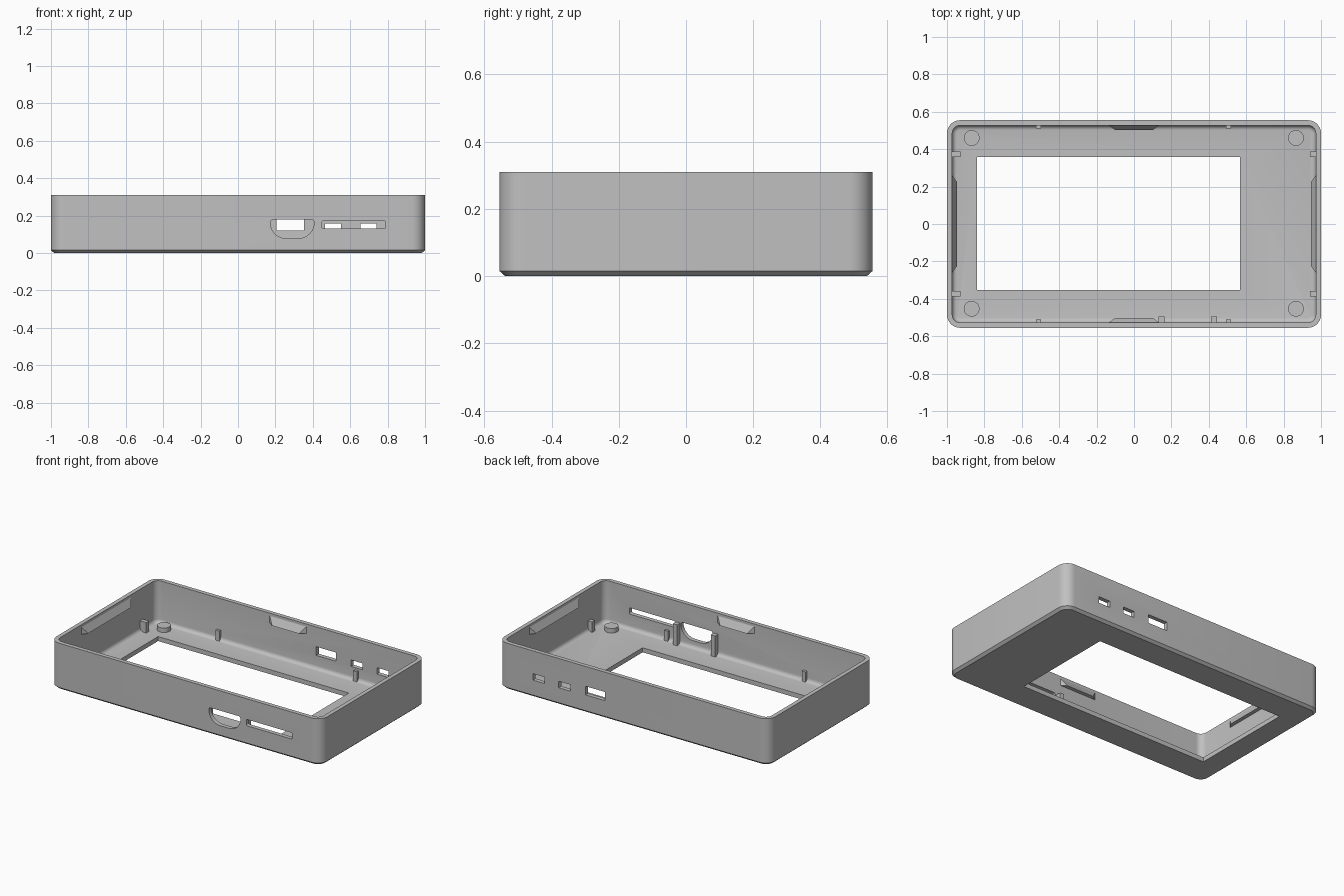
import bpy, bmesh, math
from mathutils import Matrix, Vector

cube = bpy.data.objects.get("Cube")
if cube:
    bpy.data.objects.remove(cube, do_unlink=True)

HX, HY, H = 1.0, 0.555, 0.31          # outer half sizes and height
WALL, FLOOR, RADIUS = 0.028, 0.03, 0.07

grey = bpy.data.materials.new("light grey plastic")
grey.use_nodes = True
grey.diffuse_color = (0.53, 0.53, 0.53, 1)
grey.node_tree.nodes["Principled BSDF"].inputs["Base Color"].default_value = grey.diffuse_color


def finish(name, bm):
    bmesh.ops.recalc_face_normals(bm, faces=bm.faces)
    mesh = bpy.data.meshes.new(name)
    bm.to_mesh(mesh)
    bm.free()
    mesh.materials.append(grey)
    obj = bpy.data.objects.new(name, mesh)
    bpy.context.collection.objects.link(obj)
    return obj


def smooth(obj):
    bpy.ops.object.select_all(action="DESELECT")
    obj.select_set(True)
    bpy.context.view_layer.objects.active = obj
    bpy.ops.object.shade_smooth_by_angle(angle=math.radians(32))


def box(name, x0, x1, y0, y1, z0, z1):
    bm = bmesh.new()
    size = Matrix.Diagonal((x1 - x0, y1 - y0, z1 - z0, 1))
    centre = Matrix.Translation(((x0 + x1) / 2, (y0 + y1) / 2, (z0 + z1) / 2))
    bmesh.ops.create_cube(bm, size=1, matrix=centre @ size)
    return finish(name, bm)


def rounded(x0, x1, z0, z1, radii, steps=8):
    """Rounded rectangle; radii run top right, top left, bottom left, bottom right."""
    pts = []
    for k, (sx, sz) in enumerate([(1, 1), (-1, 1), (-1, -1), (1, -1)]):
        r = radii[k]
        cx = x1 - r if sx > 0 else x0 + r
        cz = z1 - r if sz > 0 else z0 + r
        for i in range(steps + 1):
            a = math.pi / 2 * (k + i / steps)
            pts.append((cx + r * math.cos(a), cz + r * math.sin(a)))
    return pts


def prism(name, pts, y0, y1):
    bm = bmesh.new()
    rings = [[bm.verts.new((x, y, z)) for x, z in pts] for y in (y0, y1)]
    for i in range(len(pts)):
        j = (i + 1) % len(pts)
        bm.faces.new((rings[0][i], rings[0][j], rings[1][j], rings[1][i]))
    bm.faces.new(rings[0])
    bm.faces.new(rings[1])
    return finish(name, bm)


# Open tray: chamfered base, straight wall, rim, inner wall, filleted floor
def make_shell():
    profile = [(0.017, 0), (0, 0.015), (0, H), (WALL, H)]
    fillet = 0.025
    for i in range(6):
        a = math.pi / 2 * i / 5
        profile.append((WALL + fillet * (1 - math.cos(a)),
                        FLOOR + fillet * (1 - math.sin(a))))
    bm = bmesh.new()
    rings = []
    for inset, z in profile:
        x, y = HX - inset, HY - inset
        pts = rounded(-x, x, -y, y, [RADIUS - inset] * 4)
        rings.append([bm.verts.new((px, py, z)) for px, py in pts])
    n = len(rings[0])
    for a, b in zip(rings, rings[1:]):
        for i in range(n):
            j = (i + 1) % n
            bm.faces.new((a[i], a[j], b[j], b[i]))
    bm.faces.new(rings[0])
    bm.faces.new(rings[-1])
    return finish("case_shell", bm)


shell = make_shell()

# Screen window and the port openings
front = (-HY - 0.1, -HY + 0.1)
back = (HY - 0.1, HY + 0.1)
cutters = [
    box("window_cutter", -0.84, 0.567, -0.353, 0.358, -0.1, 0.1),
    prism("plug_cutter", rounded(0.173, 0.407, 0.078, 0.178, [0.015, 0.015, 0.085, 0.085]), *front),
    prism("slot_cutter", rounded(0.45, 0.787, 0.13, 0.172, [0.006] * 4, 3), *front),
    box("large_port_cutter", 0.207, 0.352, *back, 0.12, 0.178),
    box("middle_port_cutter", 0.465, 0.55, *back, 0.115, 0.158),
    box("small_port_cutter", 0.655, 0.74, *back, 0.115, 0.158),
]
bpy.context.view_layer.objects.active = shell
for cutter in cutters:
    cutter.hide_render = True
    mod = shell.modifiers.new("cut", "BOOLEAN")
    mod.operation = "DIFFERENCE"
    mod.solver = "EXACT"
    mod.object = cutter
    bpy.ops.object.modifier_apply(modifier=mod.name)
    bpy.data.objects.remove(cutter, do_unlink=True)
smooth(shell)


# Wedge-shaped snap catches under the rim
def catch(name, turn, wall, half):
    bm = bmesh.new()
    top, low, depth = 0.292, 0.245, 0.025
    out, tip = wall + 0.005, wall - depth
    corners = [(-half, out, top), (half, out, top), (half, out, low), (-half, out, low),
               (-half, wall, top), (half, wall, top), (half, wall, low), (-half, wall, low),
               (0.035 - half, tip, low), (half - 0.035, tip, low)]
    for c in corners:
        bm.verts.new(c)
    bmesh.ops.convex_hull(bm, input=bm.verts[:])
    bmesh.ops.rotate(bm, verts=bm.verts, cent=Vector(),
                     matrix=Matrix.Rotation(turn * math.pi / 2, 3, "Z"))
    return finish(name, bm)


for turn, side in enumerate(["back", "right", "front", "left"]):
    end = turn % 2
    catch(side + "_catch", turn, (HX if end else HY) - WALL, 0.26 if end else 0.135)

# Small locating ribs standing on the floor along the walls
ix, iy = HX - WALL, HY - WALL
for sy, side in [(-1, "front"), (1, "back")]:
    for x, name in [(-0.51, "right"), (0.505, "left")]:
        ys = sorted([sy * (iy + 0.005), sy * (iy - 0.016)])
        box(f"{side}_{name}_rib", x - 0.014, x + 0.014, *ys, FLOOR - 0.005, 0.1)
    for sx, name in [(-1, "right"), (1, "left")]:
        xs = sorted([sx * (ix + 0.005), sx * (ix - (0.03 if sx > 0 else 0.045))])
        y = sy * 0.372
        box(f"{name}_{side}_end_rib", *xs, y - 0.015, y + 0.015, FLOOR - 0.005, 0.1)

# Taller posts on both sides of the plug opening
for x, name in [(0.148, "right"), (0.428, "left")]:
    box(f"plug_{name}_post", x - 0.016, x + 0.016, -iy - 0.005, -iy + 0.032, FLOOR - 0.005, 0.17)

# Round pads in the floor corners
for x in (-0.868, 0.866):
    for y in (-0.453, 0.46):
        bm = bmesh.new()
        bmesh.ops.create_cone(bm, cap_ends=True, segments=32, radius1=0.042, radius2=0.042,
                              depth=0.035, matrix=Matrix.Translation((x, y, FLOOR + 0.0125)))
        where = ("front" if y < 0 else "back") + ("_right" if x < 0 else "_left")
        smooth(finish(where + "_pad", bm))
